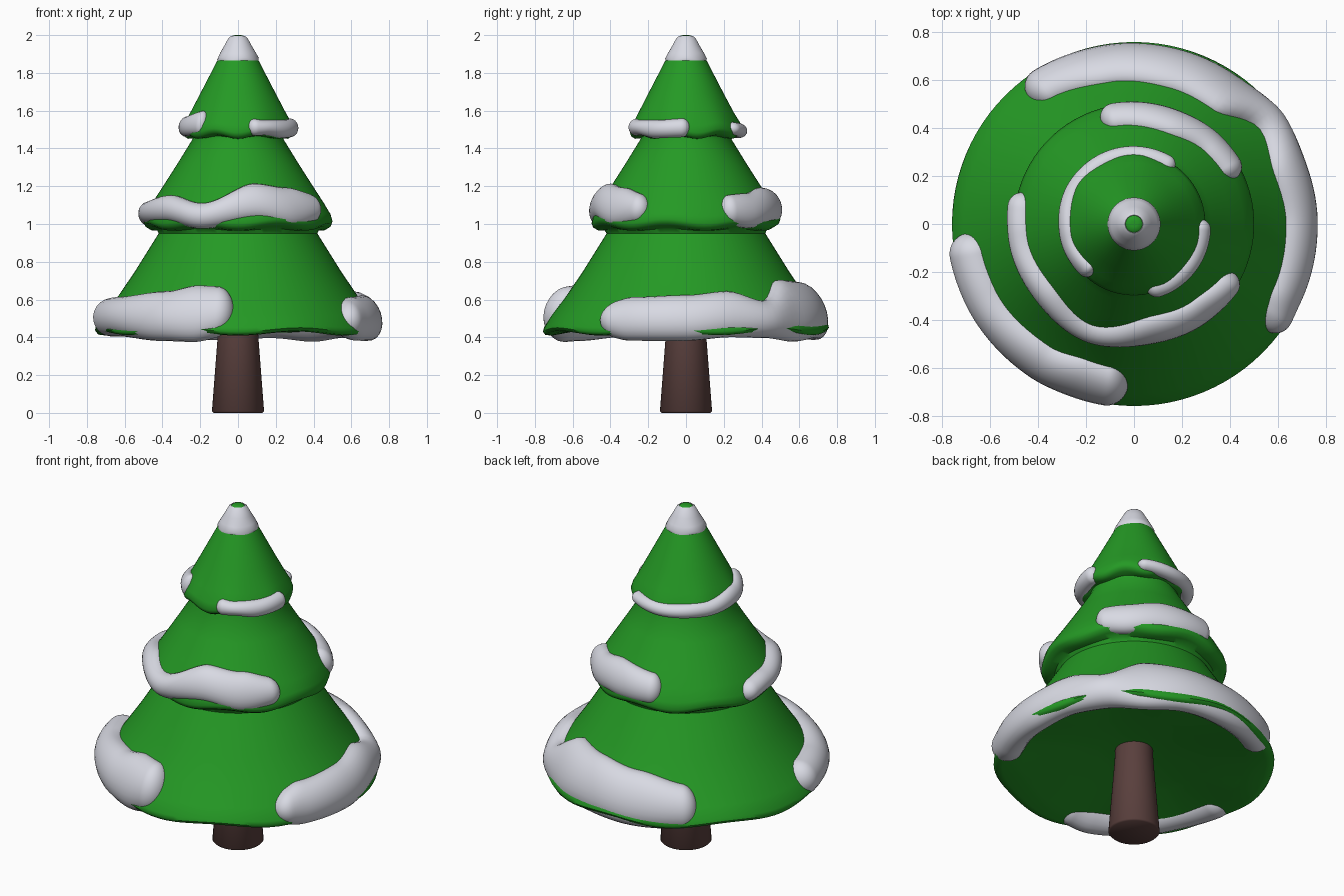
import bpy, bmesh
from math import sin, cos, pi, radians, sqrt, hypot

if "Cube" in bpy.data.objects:
    bpy.data.objects.remove(bpy.data.objects["Cube"])


def material(name, rgb):
    m = bpy.data.materials.new(name)
    m.diffuse_color = (*rgb, 1)
    m.use_nodes = True
    m.node_tree.nodes["Principled BSDF"].inputs["Base Color"].default_value = m.diffuse_color
    return m


GREEN = material("needles", (0.018, 0.32, 0.018))
WHITE = material("snow", (0.69, 0.70, 0.77))
BROWN = material("bark", (0.10, 0.05, 0.046))


def make_object(name, rings, mat, angle=50, loop=False):
    """Skin a list of closed vertex rings and cap both ends."""
    bm = bmesh.new()
    vs = [[bm.verts.new(p) for p in ring] for ring in rings]
    n = len(vs[0])
    pairs = list(zip(vs, vs[1:])) + ([(vs[-1], vs[0])] if loop else [])
    for a, b in pairs:
        for i in range(n):
            j = (i + 1) % n
            bm.faces.new((a[i], a[j], b[j], b[i]))
    if not loop:
        bm.faces.new(vs[0])
        bm.faces.new(vs[-1])
    bmesh.ops.recalc_face_normals(bm, faces=bm.faces)
    me = bpy.data.meshes.new(name)
    bm.to_mesh(me)
    bm.free()
    me.materials.append(mat)
    ob = bpy.data.objects.new(name, me)
    bpy.context.collection.objects.link(ob)
    bpy.ops.object.select_all(action='DESELECT')
    ob.select_set(True)
    bpy.context.view_layer.objects.active = ob
    bpy.ops.object.shade_smooth_by_angle(angle=radians(angle))
    return ob


def lathe(name, profile, mat, wave=0.0, count=6, n=96, phase=0.0):
    """Revolve (r, z, wave weight) points; the weight lets lips undulate."""
    rings = []
    for r, z, w in profile:
        rings.append([(r * cos(t), r * sin(t), z + w * wave * cos(count * t + phase))
                      for t in (2 * pi * i / n for i in range(n))])
    return make_object(name, rings, mat)


# Trunk
lathe("trunk", [(0.13, 0, 0), (0.138, 0.008, 0), (0.105, 0.44, 0), (0.098, 0.58, 0)], BROWN)

# Foliage: three stacked skirts, each with a rounded lip
LOW = [(0.42, 0.95), (0.545, 0.75), (0.64, 0.61), (0.71, 0.52), (0.752, 0.46), (0.757, 0.44)]
MID = [(0.24, 1.45), (0.32, 1.32), (0.40, 1.195), (0.455, 1.11), (0.49, 1.05), (0.50, 1.015)]
TOP = [(0.038, 1.988), (0.112, 1.86), (0.20, 1.69), (0.255, 1.585), (0.286, 1.53), (0.297, 1.495)]


def skirt(pts):
    return [(r, z, w) for (r, z), w in zip(pts, (0, 0, 0, .2, .7, 1))]


foliage = ([(0.012, 2.0, 0), (0.028, 1.998, 0)] + skirt(TOP)
           + [(0.29, 1.475, 1), (0.27, 1.462, 1), (0.24, 1.46, .5)] + skirt(MID)
           + [(0.492, 0.993, 1), (0.465, 0.977, 1), (0.43, 0.97, .5)] + skirt(LOW)
           + [(0.745, 0.424, 1), (0.71, 0.42, 1), (0.60, 0.435, .5),
              (0.40, 0.47, 0), (0.20, 0.502, 0), (0.08, 0.512, 0)])
lathe("foliage", foliage, GREEN, wave=0.011, count=7, phase=pi / 2)

# Snow cap near the tip, open at the top so the green tip shows
lathe("snow_cap", [(0.03, 1.975, 0), (0.037, 1.995, 0), (0.05, 1.985, 0), (0.072, 1.945, 0),
                   (0.095, 1.905, 0), (0.11, 1.875, 1), (0.108, 1.862, 1), (0.095, 1.858, 1),
                   (0.08, 1.87, 0)], WHITE, wave=0.005, count=5)


def radius_at(pts, z):
    for (r1, z1), (r2, z2) in zip(pts, pts[1:]):
        if z1 >= z >= z2:
            return r1 + (r2 - r1) * (z1 - z) / (z1 - z2)
    return pts[-1][0]


def keyed(keys, a):
    """Smoothly interpolate (angle, low z, high z) keys."""
    for k, q in zip(keys, keys[1:]):
        if a <= q[0] + 1e-6:
            t = (a - k[0]) / (q[0] - k[0])
            t = max(0, min(1, t))
            t = t * t * (3 - 2 * t)
            return [k[i] + (q[i] - k[i]) * t for i in (1, 2)]
    return keys[-1][1:]


def drift(name, pts, thick, keys, n=90, m=24):
    """A round-ended roll of snow hugging a skirt's lip."""
    a0, a1 = keys[0][0], keys[-1][0]
    lip = pts[-1][0]
    cap = thick * 1.0 / lip * 180 / pi
    rings = []
    for i in range(n + 1):
        # cosine spacing packs rings into the rounded ends
        a = a0 + (a1 - a0) * (0.5 - 0.5 * cos(pi * (i + 0.3) / (n + 0.6)))
        lo, hi = keyed(keys, a)
        edge = min(1, min(a - a0, a1 - a) / cap)
        s = sqrt(max(1e-4, 1 - (1 - edge) ** 2))
        rt, rb = radius_at(pts, hi), lip - 0.03 * lip / 0.5
        cr, cz = (rt + rb) / 2, (lo + hi) / 2
        length = hypot(rt - rb, hi - lo)
        dr, dz = (rt - rb) / length, (hi - lo) / length
        ring = []
        for j in range(m):
            t = 2 * pi * j / m
            u, v = s * length / 2 * cos(t), s * thick * sin(t)
            r, z = cr + dr * u + dz * v, cz + dz * u - dr * v
            ring.append((r * cos(radians(a)), r * sin(radians(a)), z))
        rings.append(ring)
    return make_object(name, rings, WHITE, 80)


# Snow drifts, two per skirt
drift("snow_low_right", LOW, 0.088,
      [(-39, .41, .57), (-25, .385, .61), (0, .385, .62), (20, .405, .64), (37, .40, .59),
       (55, .38, .70), (75, .40, .69), (100, .39, .67), (130, .40, .62)])
drift("snow_low_left", LOW, 0.10,
      [(183, .41, .60), (205, .41, .61), (235, .385, .64), (250, .38, .67), (268, .42, .66)])
drift("snow_mid_front", MID, 0.068,
      [(164, .98, 1.10), (185, 1.0, 1.12), (218, 1.01, 1.15), (246, .975, 1.11),
       (282, 1.025, 1.21), (308, .985, 1.19), (334, 1.01, 1.15)])
drift("snow_mid_back", MID, 0.066,
      [(24, 1.0, 1.15), (45, .98, 1.16), (70, 1.0, 1.19), (108, 1.01, 1.17)])
drift("snow_top_back", TOP, 0.042,
      [(54, 1.47, 1.54), (100, 1.455, 1.53), (145, 1.455, 1.54), (190, 1.465, 1.57), (231, 1.475, 1.60)])
drift("snow_top_front", TOP, 0.046,
      [(-79, 1.465, 1.56), (-60, 1.47, 1.55), (-35, 1.455, 1.55), (4, 1.46, 1.56)])
